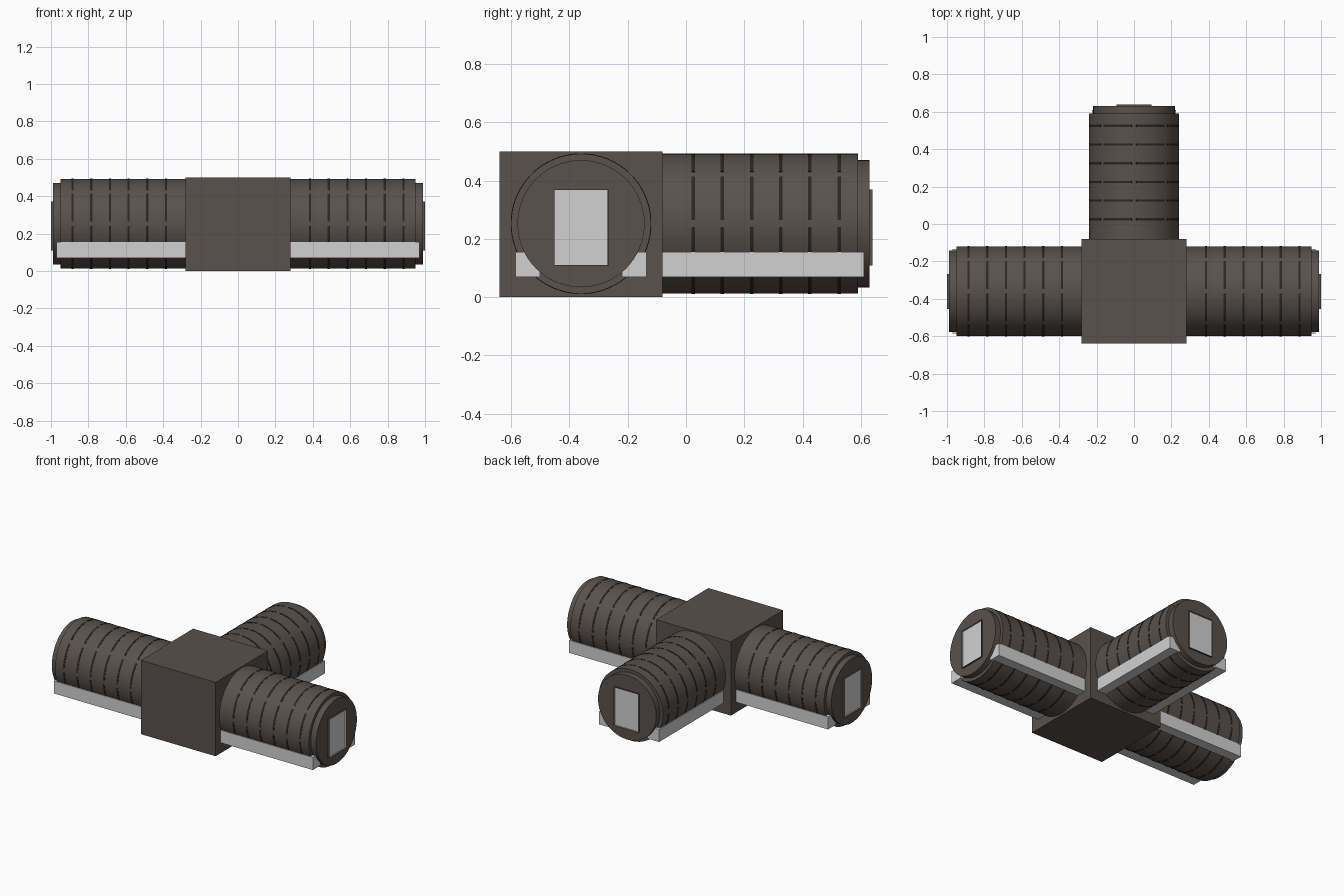
import bpy, bmesh
from math import pi, cos, sin, radians
from mathutils import Matrix, Vector

if "Cube" in bpy.data.objects:
    bpy.data.objects.remove(bpy.data.objects["Cube"])


def material(name, colour):
    m = bpy.data.materials.new(name)
    m.use_nodes = True
    m.diffuse_color = (*colour, 1)
    bsdf = m.node_tree.nodes["Principled BSDF"]
    bsdf.inputs["Base Color"].default_value = (*colour, 1)
    bsdf.inputs["Roughness"].default_value = 0.8
    return m


BROWN = material("warm_dark_brown", (0.10, 0.083, 0.073))
DARK = material("groove_black", (0.022, 0.019, 0.017))
PALE = material("pale_grey", (0.64, 0.64, 0.64))

HUB_Y, AXIS_Z, HUB = -0.36, 0.252, 0.28
RADIUS, CAP_RADIUS = 0.24, 0.218
TUBE_END, CAP_END, FRAME_END = 0.95, 0.99, 1.0


def finish(bm, name, mats, matrix=None, smooth=False):
    bmesh.ops.recalc_face_normals(bm, faces=bm.faces)
    if matrix:
        bm.transform(matrix)
    mesh = bpy.data.meshes.new(name)
    bm.to_mesh(mesh)
    bm.free()
    for m in mats:
        mesh.materials.append(m)
    ob = bpy.data.objects.new(name, mesh)
    bpy.context.collection.objects.link(ob)
    if smooth:
        bpy.ops.object.select_all(action="DESELECT")
        ob.select_set(True)
        bpy.context.view_layer.objects.active = ob
        bpy.ops.object.shade_smooth_by_angle(angle=radians(30))
    return ob


def add_box(bm, lo, hi):
    lo, hi = Vector(lo), Vector(hi)
    place = Matrix.Translation((lo + hi) / 2) @ Matrix.Diagonal((*(hi - lo), 1))
    bmesh.ops.create_cube(bm, size=1, matrix=place)


def add_cylinder(bm, radius, x0, x1):
    place = Matrix.Translation(((x0 + x1) / 2, 0, 0)) @ Matrix.Rotation(pi / 2, 4, "Y")
    bmesh.ops.create_cone(bm, cap_ends=True, segments=64, radius1=radius,
                          radius2=radius, depth=x1 - x0, matrix=place)


def add_dash(bm, x, start, end, steps=6):
    """Thin curved strip lying on the tube."""
    half, inner, outer = 0.006, RADIUS - 0.01, RADIUS + 0.0015
    rows = []
    for i in range(steps + 1):
        a = start + (end - start) * i / steps
        rows.append([bm.verts.new((x + dx, r * cos(a), r * sin(a)))
                     for dx, r in ((-half, inner), (-half, outer), (half, outer), (half, inner))])
    for p, q in zip(rows, rows[1:]):
        for k in range(4):
            bm.faces.new((p[k], p[(k + 1) % 4], q[(k + 1) % 4], q[k]))
    bm.faces.new(rows[0])
    bm.faces.new(rows[-1])


def build_arm(side, angle):
    place = Matrix.Translation((0, HUB_Y, AXIS_Z)) @ Matrix.Rotation(angle, 4, "Z")

    # Tube and stepped end cap
    bm = bmesh.new()
    add_cylinder(bm, RADIUS, HUB - 0.02, TUBE_END)
    finish(bm, side + "_tube", [BROWN], place, True)
    bm = bmesh.new()
    add_cylinder(bm, CAP_RADIUS, TUBE_END - 0.02, CAP_END)
    finish(bm, side + "_end_cap", [BROWN], place, True)

    # Broken rings around the tube
    bm = bmesh.new()
    for ring in range(6):
        for k in range(8):
            start = k * pi / 4
            add_dash(bm, 0.385 + 0.1 * ring, start + 0.05, start + pi / 4 - 0.05)
    finish(bm, side + "_rings", [DARK], place, True)

    # Pair of lower rails
    bm = bmesh.new()
    for s in (-1, 1):
        y0, y1 = sorted((s * 0.14, s * 0.225))
        add_box(bm, (HUB - 0.02, y0, 0.07 - AXIS_Z), (0.97, y1, 0.155 - AXIS_Z))
    finish(bm, side + "_rails", [PALE], place)

    # Doorway: thin brown rim with a sunken pale panel
    bm = bmesh.new()
    add_box(bm, (CAP_END - 0.01, -0.0935, 0.108 - AXIS_Z),
            (FRAME_END, 0.0935, 0.37 - AXIS_Z))
    bm.normal_update()
    front = max(bm.faces, key=lambda f: f.calc_center_median().x)
    bmesh.ops.inset_region(bm, faces=[front], thickness=0.003)
    sunk = bmesh.ops.extrude_discrete_faces(bm, faces=[front])["faces"][0]
    bmesh.ops.translate(bm, verts=sunk.verts, vec=(CAP_END + 0.001 - FRAME_END, 0, 0))
    sunk.material_index = 1
    for e in sunk.edges:
        for f in e.link_faces:
            f.material_index = 1
    finish(bm, side + "_doorway", [BROWN, PALE], place)


# Central block
bm = bmesh.new()
add_box(bm, (-HUB, HUB_Y - HUB, 0), (HUB, HUB_Y + HUB, 0.5))
finish(bm, "central_block", [BROWN])

# Three matching arms
for side, turn in (("left", 0), ("back", pi / 2), ("right", pi)):
    build_arm(side, turn)
